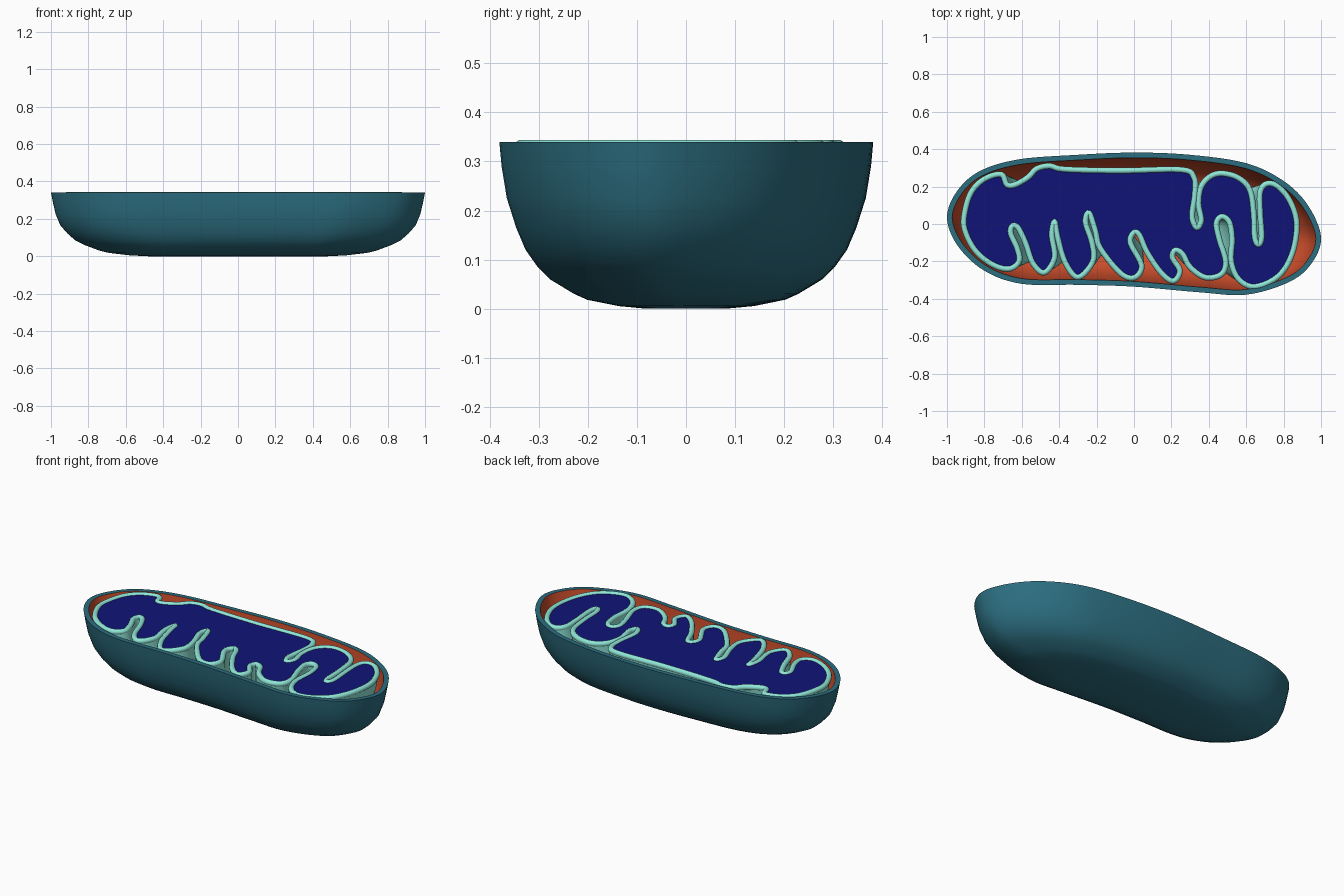
import bpy, bmesh, math
from mathutils import Vector

if "Cube" in bpy.data.objects:
    bpy.data.objects.remove(bpy.data.objects["Cube"])


def material(name, rgb):
    m = bpy.data.materials.new(name)
    m.diffuse_color = (*rgb, 1)
    m.use_nodes = True
    m.node_tree.nodes["Principled BSDF"].inputs["Base Color"].default_value = m.diffuse_color
    return m


TEAL = material("teal", (0.025, 0.155, 0.215))
RED = material("red", (0.60, 0.075, 0.025))
CYAN = material("cyan", (0.28, 0.80, 0.69))
BLUE = material("blue", (0.005, 0.007, 0.18))


def smooth_loop(pts, n):
    """Closed Catmull-Rom curve through the points."""
    P = [Vector(p) for p in pts]
    out = []
    for i in range(len(P)):
        a, b, c, d = (P[(i + k - 1) % len(P)] for k in range(4))
        for j in range(n):
            t = j / n
            out.append(0.5 * (2 * b + (c - a) * t + (2 * a - 5 * b + 4 * c - d) * t * t
                              + (3 * b - a - 3 * c + d) * t ** 3))
    return out


def offset(loop, d):
    """Move a clockwise loop outward by d."""
    out = []
    for i, p in enumerate(loop):
        t = (loop[(i + 1) % len(loop)] - loop[i - 1]).normalized()
        out.append(p + Vector((-t.y, t.x)) * d)
    return out


# Bowl profile: height, x scale, y scale
PROFILE = [(0, .48, .22), (.005, .58, .36), (.018, .69, .53), (.03, .74, .60), (.06, .82, .73),
           (.085, .87, .795), (.12, .91, .86), (.165, .95, .91), (.225, .975, .96),
           (.29, .99, .988), (.34, 1, 1)]


def bowl(z):
    for (z0, a0, b0), (z1, a1, b1) in zip(PROFILE, PROFILE[1:]):
        if z <= z1:
            t = (z - z0) / (z1 - z0)
            return a0 + (a1 - a0) * t, b0 + (b1 - b0) * t
    return 1, 1


def ring(loop, z, s):
    return [(p.x * s[0], p.y * s[1], z) for p in loop]


def loft(name, rings, mats, split=None, caps=(True, True)):
    """Skin a stack of rings; faces past index split take the second material."""
    bm = bmesh.new()
    rows = [[bm.verts.new(c) for c in r] for r in rings]
    n = len(rows[0])
    for k in range(len(rows) - 1):
        for i in range(n):
            j = (i + 1) % n
            f = bm.faces.new((rows[k][i], rows[k][j], rows[k + 1][j], rows[k + 1][i]))
            f.material_index = int(split is not None and k >= split)
    if caps[0]:
        bm.faces.new(rows[0])
    if caps[1]:
        f = bm.faces.new(rows[-1])
        f.material_index = len(mats) - 1
    bmesh.ops.recalc_face_normals(bm, faces=bm.faces)
    me = bpy.data.meshes.new(name)
    bm.to_mesh(me)
    bm.free()
    for m in mats:
        me.materials.append(m)
    ob = bpy.data.objects.new(name, me)
    bpy.context.collection.objects.link(ob)
    bpy.ops.object.select_all(action='DESELECT')
    bpy.context.view_layer.objects.active = ob
    ob.select_set(True)
    bpy.ops.object.shade_smooth_by_angle(angle=math.radians(40))
    return ob


# Outer membrane: bowl with a flat rim and a red lining
outline = smooth_loop([
    (-1, .03), (-.95, .17), (-.83, .28), (-.62, .345), (-.3, .37), (0, .382), (.3, .37),
    (.6, .325), (.8, .23), (.93, .10), (1, -.07), (.95, -.21), (.83, -.31), (.6, -.378),
    (.35, -.365), (0, -.335), (-.3, -.325), (-.6, -.32), (-.8, -.25), (-.94, -.12)], 6)
lining = offset(outline, -.028)
rings = [ring(outline, z, (sx, sy)) for z, sx, sy in PROFILE]
rings += [ring(lining, z + .022 * (1 - z / .34), (sx, sy)) for z, sx, sy in reversed(PROFILE)]
loft("outer_membrane", rings, [TEAL, RED], split=len(PROFILE))

# Folded inner membrane outline, clockwise: far side then near side
far_side = [
    (-.905, .06), (-.87, .17), (-.80, .24), (-.71, .265), (-.68, .21), (-.635, .21),
    (-.565, .25), (-.52, .295), (-.45, .31), (-.37, .292), (-.07, .285), (.25, .29),
    (.32, .25), (.325, .16), (.31, .04), (.335, -.02), (.36, .02), (.345, .11), (.36, .20),
    (.41, .255), (.475, .27), (.56, .245), (.62, .18), (.64, .05), (.645, -.07),
    (.665, -.11), (.683, -.07), (.675, .06), (.675, .17), (.71, .215), (.77, .20),
    (.835, .12), (.87, 0)]
near_side = [
    (.845, -.16), (.77, -.28), (.645, -.335), (.56, -.295), (.52, -.20), (.525, -.08),
    (.51, .01), (.47, .04), (.44, .005), (.455, -.08), (.49, -.20), (.465, -.27),
    (.38, -.285), (.30, -.23), (.26, -.16), (.22, -.14), (.205, -.18), (.245, -.25),
    (.21, -.305), (.145, -.26), (.07, -.15), (.03, -.06), (0, -.045), (-.02, -.10),
    (.04, -.22), (.005, -.285), (-.07, -.265), (-.18, -.13), (-.205, -.04), (-.24, .06),
    (-.26, .01), (-.225, -.10), (-.22, -.20), (-.30, -.285), (-.37, -.20), (-.41, -.06),
    (-.425, .015), (-.44, -.06), (-.425, -.18), (-.48, -.26), (-.54, -.21), (-.58, -.10),
    (-.62, -.02), (-.65, -.01), (-.66, -.05), (-.625, -.13), (-.615, -.20), (-.67, -.24),
    (-.76, -.215), (-.85, -.14), (-.905, -.03)]
folds = smooth_loop(far_side + near_side, 5)

# Inner membrane walls, sloping outward into the folds and in with the bowl
levels = [(.035, .02), (.07, .02), (.12, .018), (.18, .015), (.25, .012), (.33, .012)]
loft("inner_membrane", [ring(offset(folds, d), z, bowl(z)) for z, d in levels],
     [CYAN], caps=(True, False))

# Matrix: flat blue filling
loft("matrix", [ring(folds, .325, (1, 1)), ring(folds, .334, (1, 1))], [BLUE],
     caps=(False, True))

# Rounded lip along the folded edge
cu = bpy.data.curves.new("membrane_lip", 'CURVE')
cu.dimensions = '3D'
cu.bevel_depth = .016
cu.bevel_resolution = 3
sp = cu.splines.new('POLY')
sp.points.add(len(folds) - 1)
for pt, p in zip(sp.points, folds):
    pt.co = (p.x, p.y, .329, 1)
sp.use_cyclic_u = True
cu.materials.append(CYAN)
lip = bpy.data.objects.new("membrane_lip", cu)
bpy.context.collection.objects.link(lip)
bpy.ops.object.select_all(action='DESELECT')
bpy.context.view_layer.objects.active = lip
lip.select_set(True)
bpy.ops.object.convert(target='MESH')
bpy.ops.object.shade_smooth()
